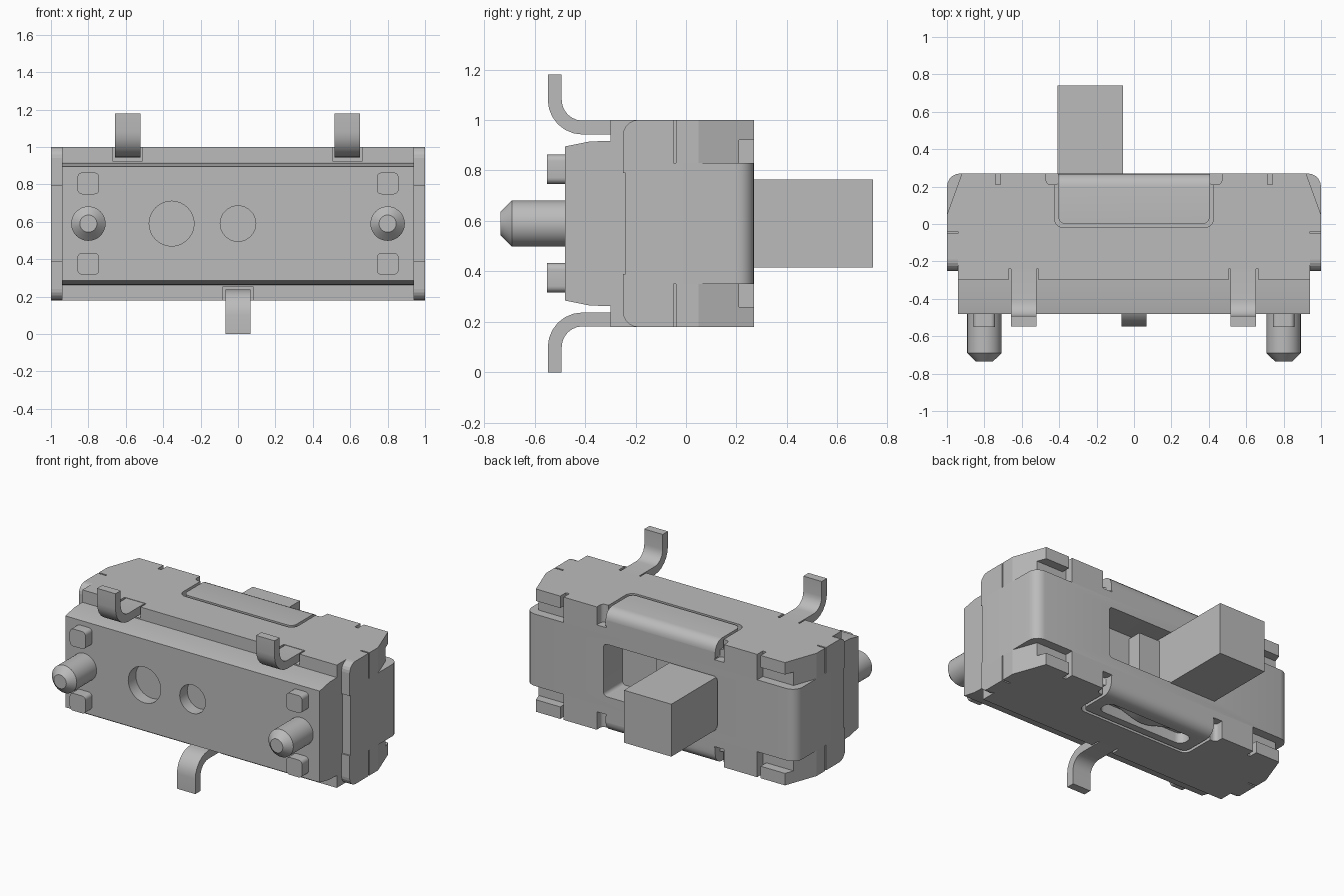
import bpy, bmesh, math
from mathutils import Vector

if "Cube" in bpy.data.objects:
    bpy.data.objects.remove(bpy.data.objects["Cube"], do_unlink=True)

grey = bpy.data.materials.new("switch grey")
grey.use_nodes = True
grey.diffuse_color = (0.5, 0.5, 0.5, 1)
grey.node_tree.nodes["Principled BSDF"].inputs["Base Color"].default_value = (0.5, 0.5, 0.5, 1)

MID = 0.59          # height of the centre plane
BACK = 0.27         # back face


def finish(name, bm):
    bmesh.ops.recalc_face_normals(bm, faces=bm.faces)
    me = bpy.data.meshes.new(name)
    bm.to_mesh(me)
    bm.free()
    me.materials.append(grey)
    ob = bpy.data.objects.new(name, me)
    bpy.context.collection.objects.link(ob)
    return ob


def prism(name, pts, axis, lo, hi):
    """Extrude a closed outline along an axis."""
    place = {"x": lambda a, b, h: (h, a, b), "y": lambda a, b, h: (a, h, b),
             "z": lambda a, b, h: (a, b, h)}[axis]
    bm = bmesh.new()
    face = bm.faces.new([bm.verts.new(place(a, b, lo)) for a, b in pts])
    new = bmesh.ops.extrude_face_region(bm, geom=[face])["geom"]
    shift = Vector(place(0, 0, hi - lo))
    bmesh.ops.translate(bm, vec=shift, verts=[v for v in new if isinstance(v, bmesh.types.BMVert)])
    return finish(name, bm)


def box(name, x, y, z, rounds=()):
    """Box from ranges; rounds holds (edge rule on direction and midpoint, radius)."""
    x, y, z = sorted(x), sorted(y), sorted(z)
    bm = bmesh.new()
    bmesh.ops.create_cube(bm, size=1)
    for v in bm.verts:
        v.co = [r[0] if c < 0 else r[1] for c, r in zip(v.co, (x, y, z))]
    for rule, radius in rounds:
        edges = []
        for e in bm.edges:
            d = e.verts[1].co - e.verts[0].co
            axis = "xyz"[max(range(3), key=lambda i: abs(d[i]))]
            if rule(axis, (e.verts[0].co + e.verts[1].co) / 2):
                edges.append(e)
        bmesh.ops.bevel(bm, geom=edges, offset=radius, segments=5, profile=0.5, affect="EDGES")
    return finish(name, bm)


def disc(r, cx, cz, n=32):
    return [(cx + r * math.cos(math.tau * i / n), cz + r * math.sin(math.tau * i / n)) for i in range(n)]


def cut(target, cutter):
    mod = target.modifiers.new("cut", "BOOLEAN")
    mod.operation, mod.object, mod.solver = "DIFFERENCE", cutter, "EXACT"
    bpy.context.view_layer.objects.active = target
    bpy.ops.object.modifier_apply(modifier=mod.name)
    bpy.data.objects.remove(cutter, do_unlink=True)


def ribbon(path, t):
    """Outline of a strip of thickness t along a path."""
    left, right = [], []
    for i, p in enumerate(path):
        a, b = Vector(path[max(i - 1, 0)]), Vector(path[min(i + 1, len(path) - 1)])
        d = (b - a).normalized()
        n = Vector((-d.y, d.x)) * t / 2
        left.append(Vector(p) + n)
        right.append(Vector(p) - n)
    return left + right[::-1]


def smooth(ob):
    bpy.ops.object.select_all(action="DESELECT")
    ob.select_set(True)
    bpy.context.view_layer.objects.active = ob
    bpy.ops.object.shade_smooth_by_angle(angle=math.radians(35))


# Middle of the metal cover, with rounded back corners and the slider window
cover = box("cover_middle", (-1, 1), (-0.24, BACK), (0.35, 0.83),
            [(lambda a, m: a == "z" and m.y > 0.2, 0.07)])
cut(cover, box("window", (-0.42, 0.42), (0.07, 0.4), (0.42, 0.77),
               [(lambda a, m: a == "y", 0.025)]))
box("cover_front_edge", (-0.94, 0.94), (-0.3, -0.23), (0.3, 0.88))

for s, side in ((1, "top"), (-1, "bottom")):
    def z(d):
        return MID + s * d

    # Folded plate with clipped back corners
    plan = [(-0.94, -0.3), (0.94, -0.3), (0.94, -0.04), (1, -0.04), (1, 0.05),
            (0.92, BACK), (-0.92, BACK), (-1, 0.05), (-1, -0.04), (-0.94, -0.04)]
    plate = prism(side + "_plate", plan, "z", *sorted((z(0.24), z(0.41))))

    # Recess around the bent spring panel and its relief notches
    corner = lambda a, m: a == "z" and m.y < 0.1
    cut(plate, box("panel_gap", (-0.425, 0.425), (-0.02, 0.4), (z(0.34), z(0.5)), [(corner, 0.05)]))
    for m in (-1, 1):
        cut(plate, box("relief", (m * 0.40, m * 0.47), (0.21, 0.4), (z(0.29), z(0.5)),
                       [(lambda a, c: a == "z" and c.y < 0.25, 0.025)]))
        cut(plate, box("tab_slot", (m * 0.715, m * 0.74), (0.21, 0.4), (z(0.23), z(0.5))))
        cut(plate, box("tab_pocket", (m * 0.73, m * 1.1), (0.21, 0.4), (z(0.23), z(0.33))))

        # End flange with a rounded corner
        box("end_flange_" + side + ("_left" if m > 0 else "_right"), (m * 0.94, m),
            (-0.25, -0.05), (z(0.2), z(0.41)),
            [(lambda a, c: a == "x" and c.y < -0.2 and s * (c.z - MID) > 0.3, 0.06)])

    # Panel bent over the back edge
    bend = lambda a, c: a == "x" and c.y > 0.2 and s * (c.z - MID) > 0.35
    panel = box(side + "_panel", (-0.405, 0.405), (0, BACK), (z(0.3), z(0.41)),
                [(corner, 0.04), (bend, 0.07)])
    if s < 0:
        cut(panel, box("spring_slot", (-0.33, 0.33), (0.05, 0.16), (z(0.32), z(0.5)),
                       [(lambda a, c: a == "z", 0.05)]))
        wave = [(-0.32 + 0.04 * i, z(0.33 + 0.05 * math.sin(math.pi * i / 16) ** 4)) for i in range(17)]
        smooth(prism("contact_spring", ribbon(wave, 0.025), "y", 0.07, 0.14))
    smooth(panel)

    # Solder legs: two above, one below
    path = [(-0.2, z(0.38)), (-0.41, z(0.38))]
    path += [(-0.41 - 0.11 * math.sin(math.pi * i / 12), z(0.49 - 0.11 * math.cos(math.pi * i / 12)))
             for i in range(1, 7)]
    path.append((-0.52, z(0.59)))
    for i, x in enumerate((-0.59, 0.585) if s > 0 else (0,)):
        cut(plate, box("leg_notch", (x - 0.08, x + 0.08), (-0.4, -0.24), (z(0.335), z(0.5))))
        smooth(prism("%s_leg_%d" % (side, i + 1), ribbon(path, 0.055), "x", x - 0.068, x + 0.068))
smooth(cover)

# Moulded base with sloping long sides and two round pockets
half = [(-0.2, 0.33), (-0.38, 0.325), (-0.48, 0.305)]
outline = [(y, MID + d) for y, d in half] + [(y, MID - d) for y, d in reversed(half)]
base = prism("base", outline, "x", -0.94, 0.94)
for x, r in ((-0.355, 0.12), (0, 0.095)):
    cut(base, prism("pocket", disc(r, x, MID), "y", -0.6, -0.4))
smooth(base)

# Locating pegs and stand-off pads
for m, side in ((1, "left"), (-1, "right")):
    bm = bmesh.new()
    rings = [[bm.verts.new((a, y, b)) for a, b in disc(r, m * 0.8, MID)]
             for y, r in ((-0.46, 0.092), (-0.69, 0.092), (-0.735, 0.046))]
    for low, high in zip(rings, rings[1:]):
        for i in range(len(low)):
            bm.faces.new((low[i - 1], low[i], high[i], high[i - 1]))
    bm.faces.new(rings[0])
    bm.faces.new(rings[-1])
    smooth(finish(side + "_peg", bm))
    for d, level in ((0.215, "upper"), (-0.215, "lower")):
        smooth(box("%s_%s_pad" % (side, level), (m * 0.8 - 0.058, m * 0.8 + 0.058), (-0.55, -0.46),
                   (MID + d - 0.058, MID + d + 0.058), [(lambda a, c: a == "y", 0.025)]))

# Slider: inner carriage and lever
box("slider_carriage", (-0.42, 0.1), (0.06, 0.17), (0.43, 0.75))
box("slider_lever", (-0.41, -0.06), (0.1, 0.74), (0.415, 0.765))
